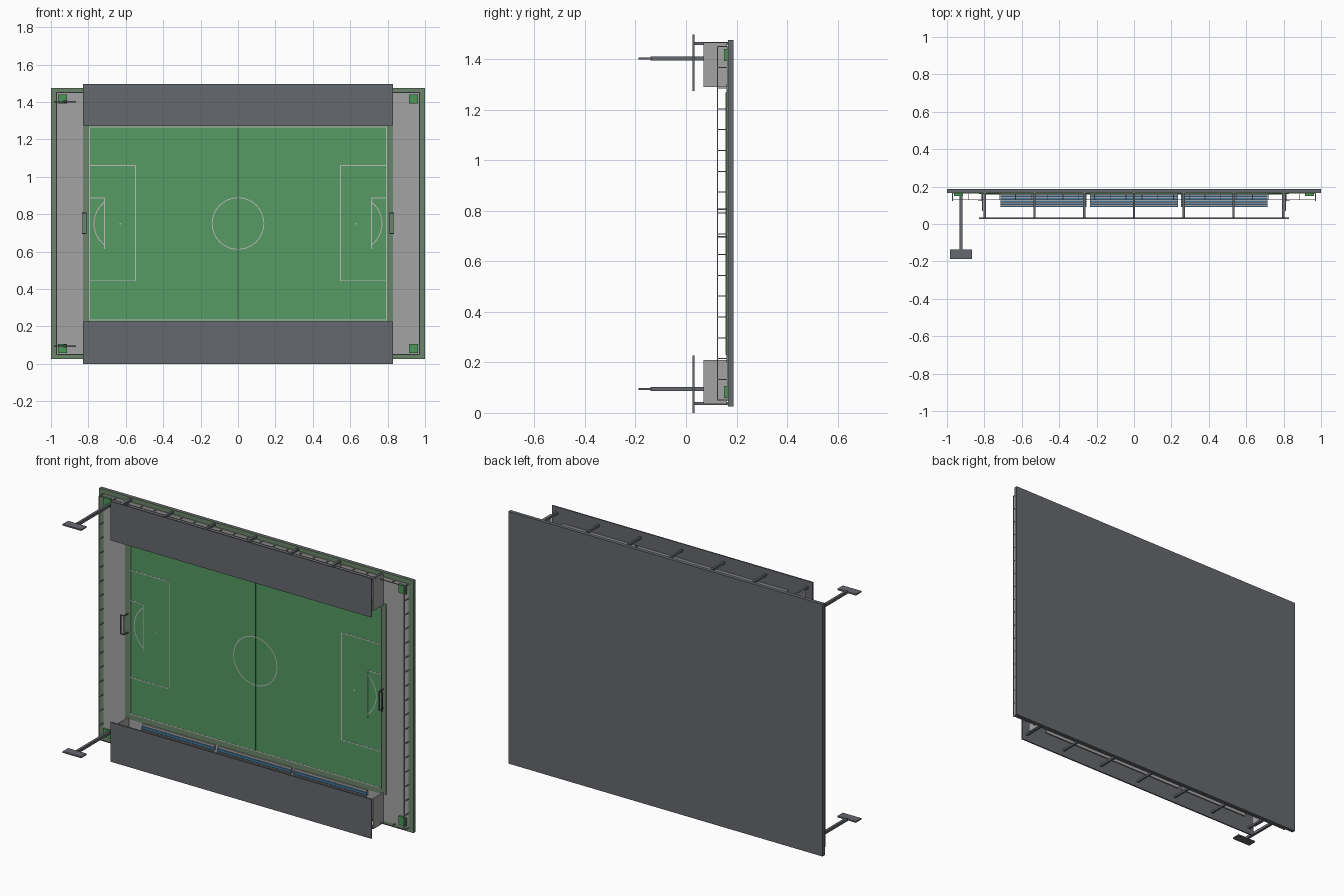
import bpy, math

if "Cube" in bpy.data.objects:
    bpy.data.objects.remove(bpy.data.objects["Cube"])

def material(name, rgb):
    m = bpy.data.materials.new(name)
    m.diffuse_color = (*rgb, 1)
    m.use_nodes = True
    m.node_tree.nodes["Principled BSDF"].inputs["Base Color"].default_value = m.diffuse_color
    return m

SLATE = material("slate", (0.13, 0.14, 0.158))
GRASS = material("pitch green", (0.092, 0.32, 0.125))
VERGE = material("verge green", (0.145, 0.235, 0.145))
CONCRETE = material("concrete grey", (0.37, 0.37, 0.37))
PAINT = material("line paint", (0.52, 0.50, 0.50))
SEAT = material("seat blue", (0.06, 0.20, 0.37))
HEDGE = material("hedge green", (0.07, 0.31, 0.10))
DARK = material("dark green", (0.05, 0.13, 0.06))

MID = 0.75  # height of the pitch centre


def boxes(name, spans, mat):
    """One object from boxes given as (x0, x1, y0, y1, z0, z1)."""
    verts, faces = [], []
    for x0, x1, y0, y1, z0, z1 in spans:
        n = len(verts)
        verts += [(x, y, z) for x in (x0, x1) for y in (y0, y1) for z in (z0, z1)]
        quads = ((0, 1, 3, 2), (4, 6, 7, 5), (0, 4, 5, 1),
                 (2, 3, 7, 6), (0, 2, 6, 4), (1, 5, 7, 3))
        faces += [[n + i for i in q] for q in quads]
    mesh = bpy.data.meshes.new(name)
    mesh.from_pydata(verts, [], faces)
    mesh.materials.append(mat)
    ob = bpy.data.objects.new(name, mesh)
    bpy.context.collection.objects.link(ob)
    return ob


def arc_line(name, cx, cz, r, a0, a1, steps, y, w=0.005):
    """Flat painted arc facing the front."""
    verts, faces = [], []
    for i in range(steps + 1):
        a = a0 + (a1 - a0) * i / steps
        for rr in (r - w / 2, r + w / 2):
            verts.append((cx + rr * math.cos(a), y, cz + rr * math.sin(a)))
    for i in range(steps):
        faces.append((2 * i, 2 * i + 1, 2 * i + 3, 2 * i + 2))
    mesh = bpy.data.meshes.new(name)
    mesh.from_pydata(verts, [], faces)
    mesh.materials.append(PAINT)
    bpy.context.collection.objects.link(bpy.data.objects.new(name, mesh))


# Ground layers, stacked towards the front
boxes("base_slab", [(-1, 1, 0.171, 0.187, 0.025, 1.475)], SLATE)
boxes("verge", [(-1, 1, 0.166, 0.171, 0.025, 1.475)], VERGE)
boxes("concrete_apron", [(-0.97, 0.97, 0.162, 0.166, 0.047, 1.45)], CONCRETE)
boxes("pitch_surround", [(-0.83, 0.83, 0.16, 0.162, 0.20, 1.30)], VERGE)
boxes("pitch", [(-0.8, 0.8, 0.158, 0.16, 0.23, 1.27)], GRASS)

# Painted lines
Y0, Y1, W = 0.157, 0.158, 0.0025


def h_line(x0, x1, z):
    return (min(x0, x1), max(x0, x1), Y0, Y1, z - W, z + W)


def v_line(x, z0, z1):
    return (x - W, x + W, Y0, Y1, z0, z1)


lines = [h_line(-0.797, 0.797, z) for z in (0.234, 1.266)]
for s in (-1, 1):
    lines += [v_line(s * 0.795, 0.234, 1.266),
              v_line(s * 0.548, 0.444, 1.06),
              h_line(s * 0.548, s * 0.795, 0.444),
              h_line(s * 0.548, s * 0.795, 1.06),
              v_line(s * 0.713, 0.615, 0.887),
              h_line(s * 0.713, s * 0.795, 0.887),
              (s * 0.63 - 0.004, s * 0.63 + 0.004, Y0, Y1, MID - 0.004, MID + 0.004)]
    # Arc bulging towards the goal
    mid_angle = 0 if s > 0 else math.pi
    arc_line("goal_arc", s * 0.626, MID, 0.144, mid_angle - 0.92, mid_angle + 0.92, 20, Y0)
boxes("pitch_lines", lines, PAINT)
boxes("halfway_line", [(-0.003, 0.003, Y0, Y1, 0.236, 1.264)], DARK)
arc_line("centre_circle", 0, MID, 0.138, 0, 2 * math.pi, 48, Y0)

# Goals: posts, crossbar and back frame
goal = []
for s in (-1, 1):
    xa, xb = sorted((s * 0.81, s * 0.835))
    for z in (0.695, 0.803):
        fx = s * 0.812
        goal += [(fx - 0.003, fx + 0.003, 0.122, 0.16, z, z + 0.005),
                 (xa, xb, 0.122, 0.126, z, z + 0.005)]
    for x in (s * 0.812, s * 0.833):
        goal.append((x - 0.002, x + 0.002, 0.122, 0.126, 0.695, 0.808))
boxes("goals", goal, SLATE)

# Perimeter fence: posts and top rail
fence = []
t = 0.002
for s in (-1, 1):
    x, z = s * 0.971, MID + s * 0.7
    fence += [(x - t, x + t, 0.122, 0.126, 0.05, 1.45),
              (-0.971, 0.971, 0.128, 0.132, z - t, z + t)]
    for i in range(18):
        pz = 0.05 + 1.4 * i / 17
        fence.append((x - t, x + t, 0.124, 0.166, pz - t, pz + t))
    for i in range(1, 23):
        px = -0.971 + 1.942 * i / 23
        fence.append((px - t, px + t, 0.13, 0.166, z - t, z + t))
boxes("fence", fence, CONCRETE)

# Corner hedges
boxes("corner_hedges", [(x - 0.024, x + 0.024, 0.15, 0.166, z - 0.024, z + 0.024)
                        for x in (-0.939, 0.939) for z in (0.082, 1.416)], HEDGE)

# Two stands, mirrored about the pitch centre; d is distance from the centre
def stand_span(s, x0, x1, y0, y1, d0, d1):
    z0, z1 = sorted((MID + s * d0, MID + s * d1))
    return (x0, x1, y0, y1, z0, z1)


ROWS = 5
for s, side in ((-1, "lower"), (1, "upper")):
    off = 0.003 * (s < 0)
    boxes(side + "_roof", [stand_span(s, -0.83, 0.83, 0.026, 0.034, 0.523, 0.747 + off)], SLATE)
    boxes(side + "_columns", [stand_span(s, x - 0.006, x + 0.006, 0.034, 0.168, 0.706, 0.718)
                              for x in [0.266 * i for i in range(-3, 4)]], SLATE)
    boxes(side + "_end_walls", [stand_span(s, x - 0.004, x + 0.004, 0.07, 0.162, 0.54, 0.715)
                                for x in (-0.81, 0.81)], CONCRETE)
    treads, seats = [], []
    for x0, x1 in ((-0.715, -0.255), (-0.235, 0.235), (0.25, 0.715)):
        for i in range(ROWS):
            d, y = 0.55 + 0.03 * i, 0.152 - 0.014 * i
            treads.append(stand_span(s, x0, x1, y, y + 0.008, d, d + 0.03))
            seats.append(stand_span(s, x0, x1, y - 0.006, y, d + 0.012, d + 0.026))
    boxes(side + "_treads", treads, CONCRETE)
    boxes(side + "_seats", seats, SEAT)

# Floodlights on the left side
for z, side in ((0.095, "lower"), (1.402, "upper")):
    boxes(side + "_floodlight_pole",
          [(-0.932, -0.918, -0.14, 0.168, z - 0.008, z + 0.008)], SLATE)
    boxes(side + "_floodlight_head",
          [(-0.985, -0.867, -0.187, -0.137, z - 0.004, z + 0.004)], SLATE)
